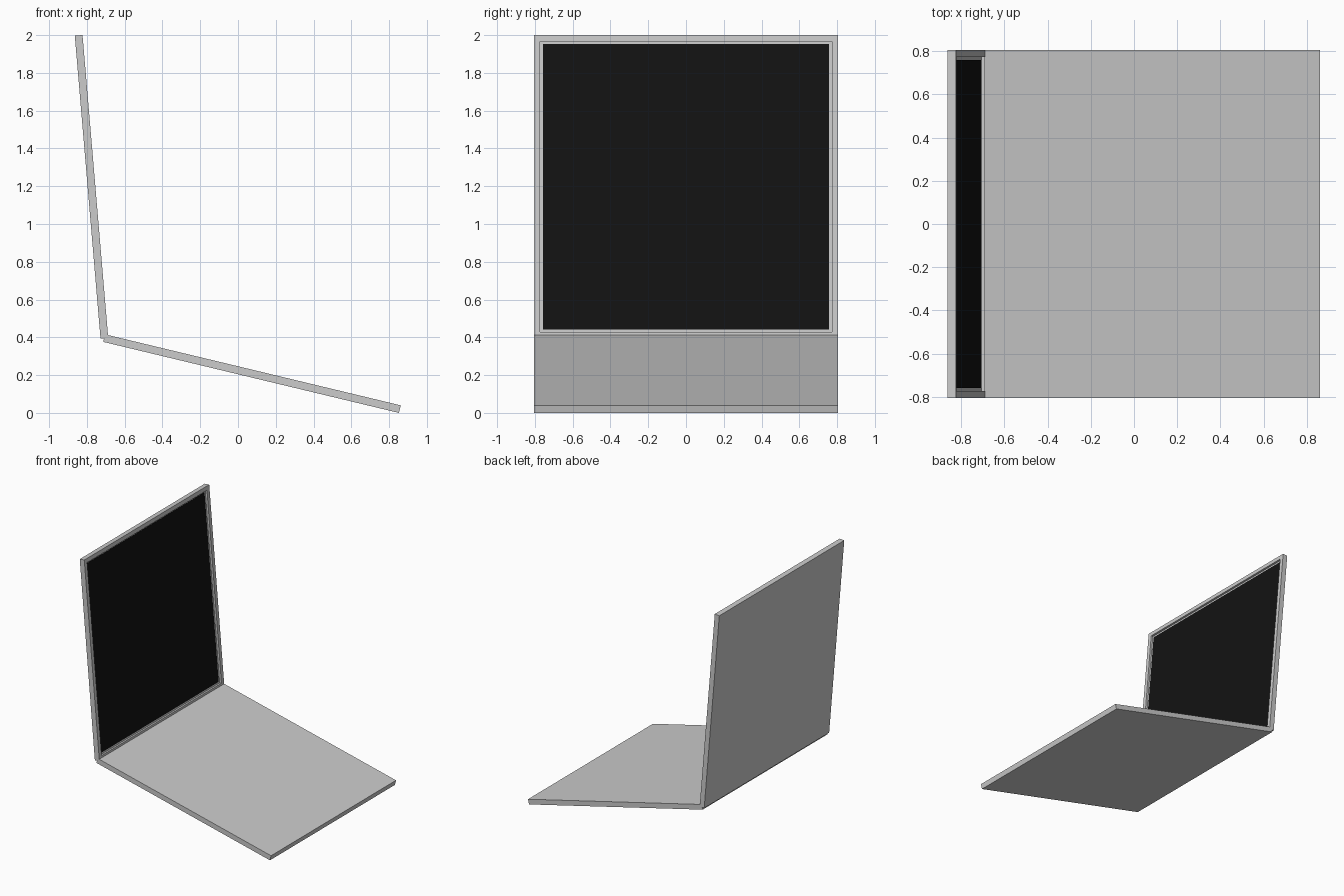
import bpy, bmesh, math
from mathutils import Matrix

if "Cube" in bpy.data.objects:
    bpy.data.objects.remove(bpy.data.objects["Cube"])

SIZE, THICK = 1.61, 0.041      # square panels
BORDER, RECESS = 0.047, 0.016  # screen surround
BASE_TILT = math.radians(13.5)
LID_LEAN = math.radians(4.85)


def panel(name, length, width, thick, location, tilt, recess=False):
    """Slab with local x = length from 0, z = thickness from 0, y centred."""
    bm = bmesh.new()
    bmesh.ops.create_cube(bm, size=1, matrix=Matrix.Translation(
        (length / 2, 0, thick / 2)) @ Matrix.Diagonal((length, width, thick, 1)))
    if recess:
        bm.normal_update()
        top = max(bm.faces, key=lambda f: f.normal.z)
        bmesh.ops.inset_region(bm, faces=[top], thickness=BORDER)
        floor = bmesh.ops.extrude_discrete_faces(bm, faces=[top])["faces"][0]
        for v in floor.verts:
            v.co.z -= RECESS
    bmesh.ops.recalc_face_normals(bm, faces=bm.faces)
    mesh = bpy.data.meshes.new(name)
    bm.to_mesh(mesh)
    bm.free()
    obj = bpy.data.objects.new(name, mesh)
    obj.location = location
    obj.rotation_euler = (0, tilt, 0)
    bpy.context.collection.objects.link(obj)
    return obj


# Base: slopes down from the hinge to the front edge on the ground
c, s = math.cos(BASE_TILT), math.sin(BASE_TILT)
panel("base", SIZE, SIZE, THICK,
      (0.852 - SIZE * c, 0, SIZE * s), BASE_TILT)

# Lid: local x runs down from the top edge, local z faces the screen side
lean = math.pi / 2 - LID_LEAN
lid = panel("lid", SIZE, SIZE, THICK, (-0.864, 0, 1.997), lean, recess=True)

# Screen: thin dark slab on the recess floor
dark = bpy.data.materials.new("screen_black")
dark.diffuse_color = (0.006, 0.006, 0.006, 1)
dark.use_nodes = True
dark.node_tree.nodes["Principled BSDF"].inputs["Base Color"].default_value = dark.diffuse_color
inner = SIZE - 2 * BORDER
screen = panel("screen", inner, inner, 0.002, (0, 0, 0), 0)
turn = Matrix.Rotation(lean, 4, 'Y')
screen.matrix_world = (Matrix.Translation(lid.location) @ turn
                       @ Matrix.Translation((BORDER, 0, THICK - RECESS)))
screen.data.materials.append(dark)
